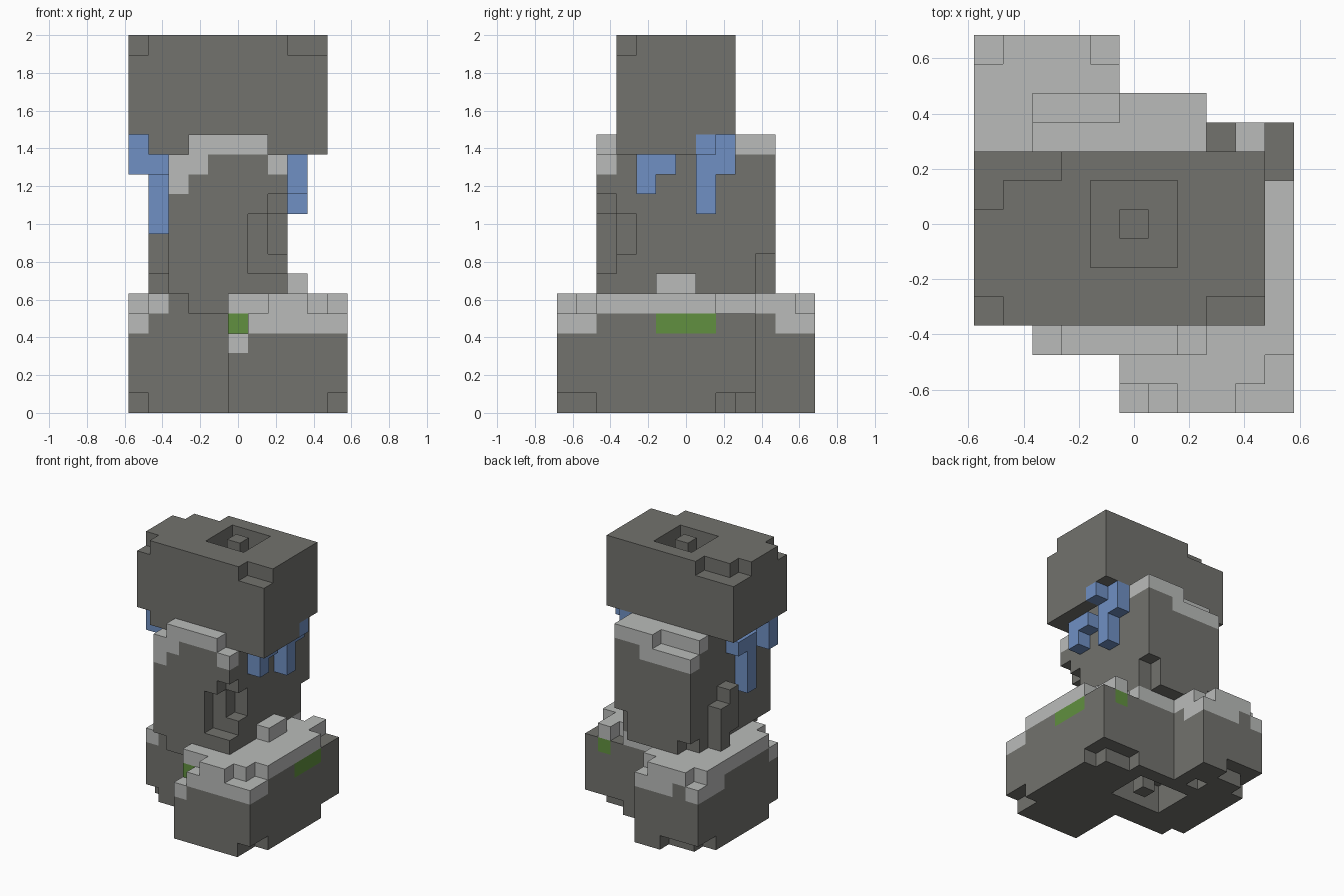
import bpy
import bmesh
import math
from mathutils import Vector

cube = bpy.data.objects.get("Cube")
if cube:
    bpy.data.objects.remove(cube, do_unlink=True)

UNIT = 2 / 19
CENTRE = Vector((5.5, 6.5, 0))
blocks = {}


def cells(x, y, z):
    """All block positions in a box; each axis is one index or a (start, stop) pair."""
    spans = [range(a, a + 1) if isinstance(a, int) else range(*a) for a in (x, y, z)]
    return [(i, j, k) for i in spans[0] for j in spans[1] for k in spans[2]]


def fill(part, x, y, z):
    for c in cells(x, y, z):
        blocks[c] = part


def carve(x, y, z):
    for c in cells(x, y, z):
        blocks.pop(c, None)


def paint(part, x, y, z):
    for c in cells(x, y, z):
        if c in blocks:
            blocks[c] = part


# Base: two offset slabs with a pale top layer
fill("base_stone", x=(5, 11), y=(0, 10), z=(0, 6))
fill("base_stone", x=(0, 5), y=(4, 13), z=(0, 6))
paint("base_cap", x=(0, 11), y=(0, 13), z=5)
fill("base_stone", x=(3, 5), y=(2, 4), z=5)
paint("base_stone", x=(2, 5), y=4, z=5)

# Pale drips down the base
paint("base_cap", x=(6, 11), y=0, z=4)
paint("base_cap", x=10, y=(0, 2), z=4)
paint("base_cap", x=5, y=0, z=3)
paint("base_cap", x=0, y=4, z=4)
paint("base_cap", x=(2, 5), y=12, z=4)
paint("base_cap", x=4, y=(11, 13), z=4)
paint("base_cap", x=0, y=(10, 13), z=4)
fill("base_cap", x=8, y=(5, 7), z=6)

# Chipped top edges of the base
carve(x=(5, 7), y=0, z=5)
carve(x=(9, 11), y=0, z=5)
carve(x=10, y=1, z=5)
carve(x=10, y=(8, 10), z=5)
carve(x=8, y=9, z=5)
carve(x=5, y=0, z=4)
carve(x=0, y=4, z=5)
carve(x=0, y=12, z=5)
carve(x=4, y=12, z=5)

# Chipped bottom edges of the base
carve(x=10, y=(0, 2), z=0)
carve(x=10, y=(8, 10), z=0)
carve(x=(8, 11), y=9, z=0)
carve(x=0, y=4, z=0)
carve(x=0, y=(11, 13), z=0)
carve(x=(0, 3), y=12, z=0)
carve(x=3, y=10, z=0)

# Hollow with a stub under the base
carve(x=(3, 7), y=(6, 9), z=(0, 2))
fill("base_stone", x=5, y=7, z=(0, 2))

# Moss patches
paint("moss", x=10, y=(5, 8), z=4)
paint("moss", x=5, y=1, z=4)
paint("moss", x=9, y=9, z=4)

# Column with a pale rim
fill("column", x=(2, 8), y=(2, 11), z=(6, 14))
paint("column_cap", x=(2, 8), y=2, z=(12, 14))
paint("column", x=(4, 7), y=2, z=12)
paint("column_cap", x=2, y=2, z=11)
paint("column_cap", x=(2, 8), y=(9, 11), z=13)
paint("column_cap", x=(2, 6), y=10, z=12)
carve(x=2, y=2, z=13)
carve(x=7, y=2, z=13)
carve(x=(2, 5), y=10, z=13)

# Broken corners of the column
carve(x=7, y=2, z=(7, 11))
carve(x=6, y=2, z=(7, 10))
carve(x=7, y=3, z=(8, 10))
carve(x=7, y=10, z=(6, 8))
carve(x=2, y=10, z=6)

# Raised bricks on the column's right side
fill("column", x=1, y=8, z=(6, 9))
fill("column", x=1, y=7, z=(7, 10))

# Head block, its lower lips and chipped top edges
fill("head", x=(0, 10), y=(3, 9), z=(14, 19))
fill("head", x=(1, 3), y=3, z=13)
fill("head", x=(7, 10), y=3, z=13)
fill("head", x=9, y=(4, 7), z=13)
carve(x=0, y=3, z=18)
carve(x=(8, 10), y=3, z=18)
carve(x=0, y=(7, 9), z=18)
carve(x=(1, 3), y=8, z=18)

# Hollow with a stub on top of the head
carve(x=(4, 7), y=(5, 8), z=(17, 19))
fill("head", x=5, y=6, z=(17, 19))

# Hanging blue vines, left side
fill("vines", x=8, y=(4, 6), z=12)
fill("vines", x=8, y=4, z=11)
fill("vines", x=8, y=7, z=(10, 14))
fill("vines", x=8, y=8, z=(12, 14))
fill("vines", x=9, y=7, z=13)

# Hanging blue vines, right side
fill("vines", x=0, y=4, z=(12, 14))
fill("vines", x=1, y=(4, 7), z=12)
fill("vines", x=1, y=5, z=(9, 13))


def material(name, colour):
    mat = bpy.data.materials.new(name)
    mat.use_nodes = True
    mat.diffuse_color = (*colour, 1)
    shader = next(n for n in mat.node_tree.nodes if n.type == "BSDF_PRINCIPLED")
    shader.inputs["Base Color"].default_value = (*colour, 1)
    return mat


dark = material("dark_stone", (0.17, 0.17, 0.155))
pale = material("pale_stone", (0.49, 0.5, 0.49))
blue = material("vine_blue", (0.16, 0.28, 0.55))
green = material("moss_green", (0.12, 0.28, 0.05))
materials = {"base_stone": dark, "column": dark, "head": dark, "base_cap": pale,
             "column_cap": pale, "vines": blue, "moss": green}


def build(part, mat):
    """Mesh the exposed sides of a part's blocks and merge coplanar faces."""
    bm = bmesh.new()
    corners = {}

    def corner(p):
        key = tuple(round(v) for v in p)
        if key not in corners:
            corners[key] = bm.verts.new((p - CENTRE) * UNIT)
        return corners[key]

    for cell in [c for c, owner in blocks.items() if owner == part]:
        middle = Vector(cell) + Vector((0.5, 0.5, 0.5))
        for axis in range(3):
            for sign in (-1, 1):
                n = Vector((0, 0, 0))
                n[axis] = sign
                if tuple(int(v) for v in Vector(cell) + n) in blocks:
                    continue
                a = Vector((n.y, n.z, n.x))
                b = n.cross(a)
                ring = [a + b, b - a, -a - b, a - b]
                bm.faces.new([corner(middle + (n + r) / 2) for r in ring])
    bmesh.ops.dissolve_limit(bm, angle_limit=math.radians(1),
                             verts=bm.verts[:], edges=bm.edges[:])
    mesh = bpy.data.meshes.new(part)
    bm.to_mesh(mesh)
    bm.free()
    mesh.materials.append(mat)
    bpy.context.scene.collection.objects.link(bpy.data.objects.new(part, mesh))


for part, mat in materials.items():
    build(part, mat)
